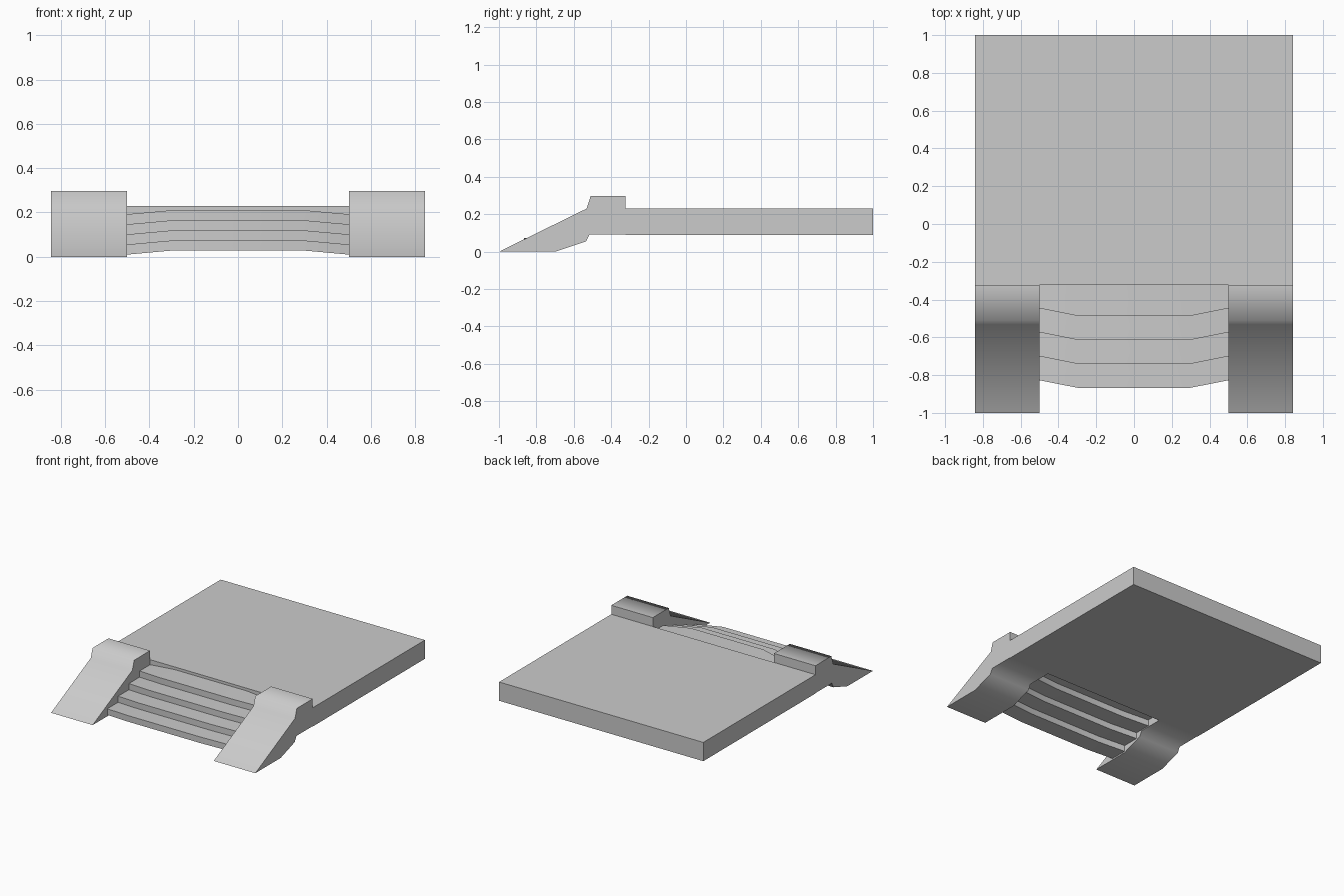
import bpy
import math

cube = bpy.data.objects.get("Cube")
if cube:
    bpy.data.objects.remove(cube, do_unlink=True)

stone = bpy.data.materials.new("grey_stone")
stone.use_nodes = True
COLOUR = (0.6, 0.6, 0.6, 1)
stone.diffuse_color = COLOUR
stone.node_tree.nodes["Principled BSDF"].inputs["Base Color"].default_value = COLOUR


def loft(name, sections, smooth_angle=None):
    """Closed solid through a row of matching cross-sections."""
    n = len(sections[0])
    verts = [p for s in sections for p in s]
    faces = [list(range(n))[::-1], list(range(len(verts) - n, len(verts)))]
    for k in range(len(sections) - 1):
        for i in range(n):
            j = (i + 1) % n
            faces.append([k * n + i, k * n + j, (k + 1) * n + j, (k + 1) * n + i])
    mesh = bpy.data.meshes.new(name)
    mesh.from_pydata(verts, [], faces)
    mesh.materials.append(stone)
    if smooth_angle:
        mesh.shade_smooth()
        mesh.set_sharp_from_angle(angle=math.radians(smooth_angle))
    obj = bpy.data.objects.new(name, mesh)
    bpy.context.collection.objects.link(obj)
    return obj


def section(x, profile):
    return [(x, y, z) for y, z in profile]


HALF, INNER, JOIN = 0.843, 0.5, -0.323

# Platform slab
slab = [(JOIN, 0.09), (1, 0.09), (1, 0.23), (JOIN, 0.23)]
loft("platform", [section(x, slab) for x in (-HALF, HALF)])

# Sloping side walls, rounded in shading along the profile
wall = [(-1, 0), (-0.7, 0), (-0.535, 0.055), (-0.515, 0.093), (JOIN, 0.093),
        (JOIN, 0.297), (-0.51, 0.297), (-0.532, 0.23)]
loft("left_wall", [section(x, wall) for x in (INNER, HALF)], 80)
loft("right_wall", [section(x, wall) for x in (-HALF, -INNER)], 80)

# Four bowed steps, drawn back and dropped towards the walls
RUN, RISE = 0.127, 0.0455
for i in range(4):
    front = -0.867 + i * RUN
    base = 0.028 + i * RISE
    rows = []
    for x in (-INNER, -0.3, 0.3, INNER):
        outer = abs(x) == INNER
        back_shift, drop = (0.04, 0.018) if outer else (0, 0)
        y0, z0 = front + back_shift, base - drop
        y1 = JOIN if i == 3 else y0 + RUN + 0.004
        z1 = z0 + RISE
        rows.append(section(x, [(y0, z0), (y1, z0), (y1, z1), (y0, z1)]))
    loft(f"step_{i + 1}", rows, 30)
